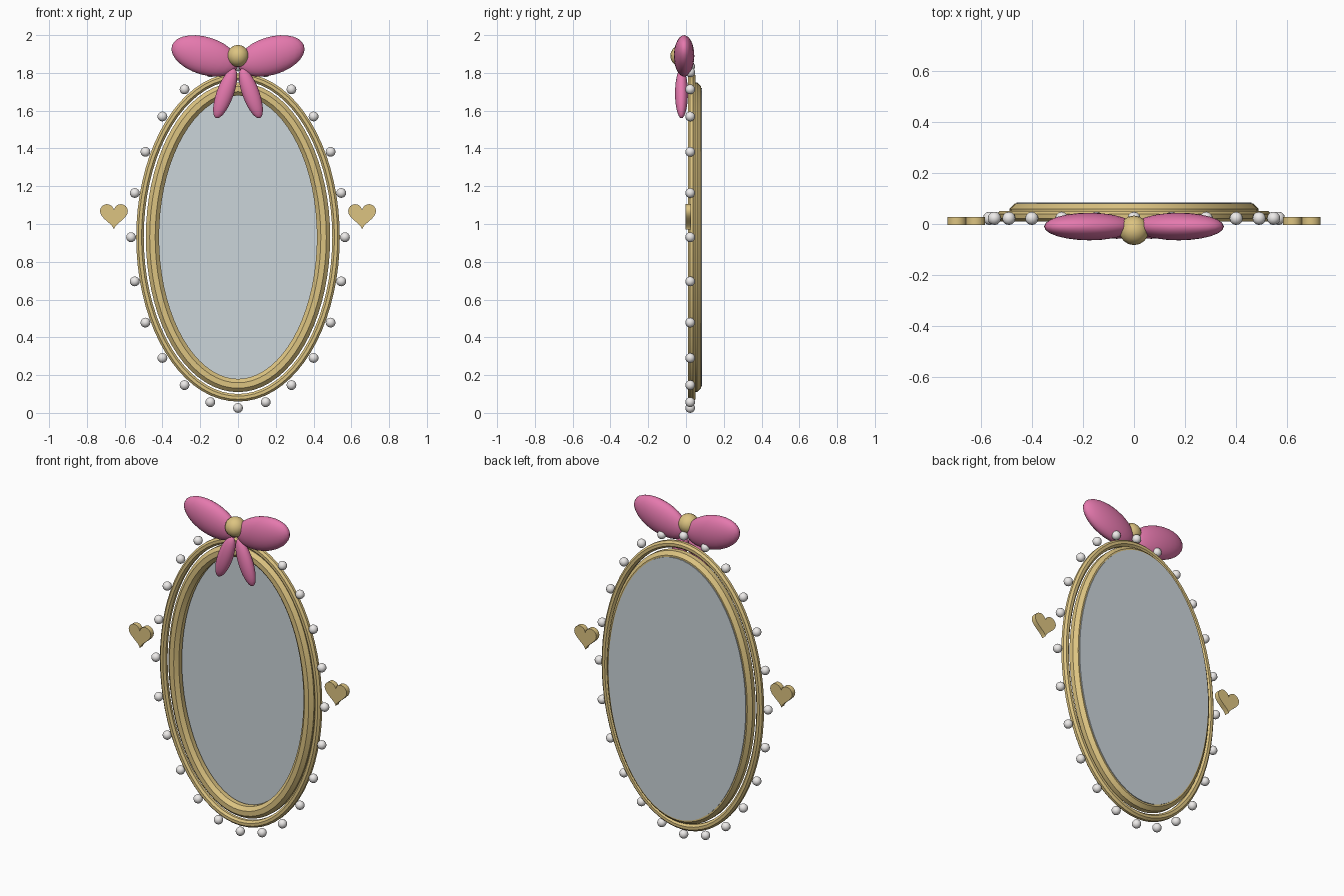
import bpy, bmesh
from math import sin, cos, pi, radians, hypot
from mathutils import Matrix, Vector

if "Cube" in bpy.data.objects:
    bpy.data.objects.remove(bpy.data.objects["Cube"])

CZ = 0.93  # height of the oval centre


def material(name, rgba):
    m = bpy.data.materials.new(name)
    m.diffuse_color = rgba
    m.use_nodes = True
    m.node_tree.nodes["Principled BSDF"].inputs["Base Color"].default_value = m.diffuse_color
    return m


GOLD = material("gold", (0.72, 0.55, 0.22, 1))
PINK = material("pink", (0.78, 0.19, 0.42, 1))
GLASS = material("glass", (0.60, 0.66, 0.70, 0.85))
PEARL = material("pearl", (0.85, 0.83, 0.82, 1))


def finish(bm, name, mat, angle=30):
    bmesh.ops.recalc_face_normals(bm, faces=bm.faces[:])
    me = bpy.data.meshes.new(name)
    bm.to_mesh(me)
    bm.free()
    ob = bpy.data.objects.new(name, me)
    bpy.context.collection.objects.link(ob)
    me.materials.append(mat)
    bpy.ops.object.select_all(action='DESELECT')
    ob.select_set(True)
    bpy.context.view_layer.objects.active = ob
    bpy.ops.object.shade_smooth_by_angle(angle=radians(angle))
    return ob


def oval_ring(name, rx, rz, y, r, n=72, sides=8):
    """Octagonal moulding of constant width swept round an ellipse."""
    bm = bmesh.new()
    rc = r / cos(pi / sides)
    loops = []
    for i in range(n):
        t = 2 * pi * i / n
        nx, nz = rz * cos(t), rx * sin(t)
        d = hypot(nx, nz)
        loop = []
        for k in range(sides):
            a = 2 * pi * (k + 0.5) / sides
            o = rc * cos(a)
            loop.append(bm.verts.new((rx * cos(t) + o * nx / d, y + rc * sin(a),
                                      CZ + rz * sin(t) + o * nz / d)))
        loops.append(loop)
    for i in range(n):
        p, q = loops[i], loops[(i + 1) % n]
        for k in range(sides):
            j = (k + 1) % sides
            bm.faces.new((p[k], p[j], q[j], q[k]))
    return finish(bm, name, GOLD)


def plate(name, pts, y0, y1, mat):
    """Flat outline in xz extruded from y0 to y1."""
    bm = bmesh.new()
    f = bm.faces.new([bm.verts.new((x, y0, z)) for x, z in pts])
    ext = bmesh.ops.extrude_face_region(bm, geom=[f])
    verts = [v for v in ext["geom"] if isinstance(v, bmesh.types.BMVert)]
    bmesh.ops.translate(bm, verts=verts, vec=(0, y1 - y0, 0))
    return finish(bm, name, mat)


def ellipsoid(name, loc, size, mat, tilt=0, u=24, v=14):
    bm = bmesh.new()
    m = (Matrix.Translation(loc) @ Matrix.Rotation(radians(tilt), 4, 'Y')
         @ Matrix.Diagonal(Vector((*size, 1))))
    bmesh.ops.create_uvsphere(bm, u_segments=u, v_segments=v, radius=1, matrix=m)
    return finish(bm, name, mat, 60)


# Frame mouldings
oval_ring("outer_frame", 0.519, 0.85, 0.03, 0.020)
oval_ring("inner_frame", 0.453, 0.785, 0.045, 0.035)

# Mirror glass set into the back of the frame
ts = [2 * pi * i / 72 for i in range(72)]
plate("mirror_glass", [(0.46 * cos(t), CZ + 0.79 * sin(t)) for t in ts], 0.07, 0.085, GLASS)

# Pearls around the rim
for i in range(24):
    t = 2 * pi * i / 24
    ellipsoid(f"pearl_{i + 1}", (0.566 * cos(t), 0.022, CZ + 0.904 * sin(t)),
              (0.026,) * 3, PEARL, u=12, v=8)

# Bow and side hearts, mirrored left and right
ts = [2 * pi * i / 40 for i in range(40)]
k = 0.148 / 32
for side, s in (("left", -1), ("right", 1)):
    ellipsoid(f"bow_loop_{side}", (s * 0.175, -0.01, 1.89), (0.183, 0.054, 0.10), PINK, -s * 17)
    ellipsoid(f"bow_tail_{side}", (s * 0.068, -0.024, 1.692), (0.045, 0.034, 0.14), PINK, -s * 20)
    heart = [(s * 0.657 + k * 16 * sin(t) ** 3,
              1.05 + k * (13 * cos(t) - 5 * cos(2 * t) - 2 * cos(3 * t) - cos(4 * t)))
             for t in ts]
    plate(f"heart_{side}", heart, -0.003, 0.027, GOLD)
ellipsoid("bow_knot", (0, -0.025, 1.89), (0.058,) * 3, GOLD, u=16, v=10)
